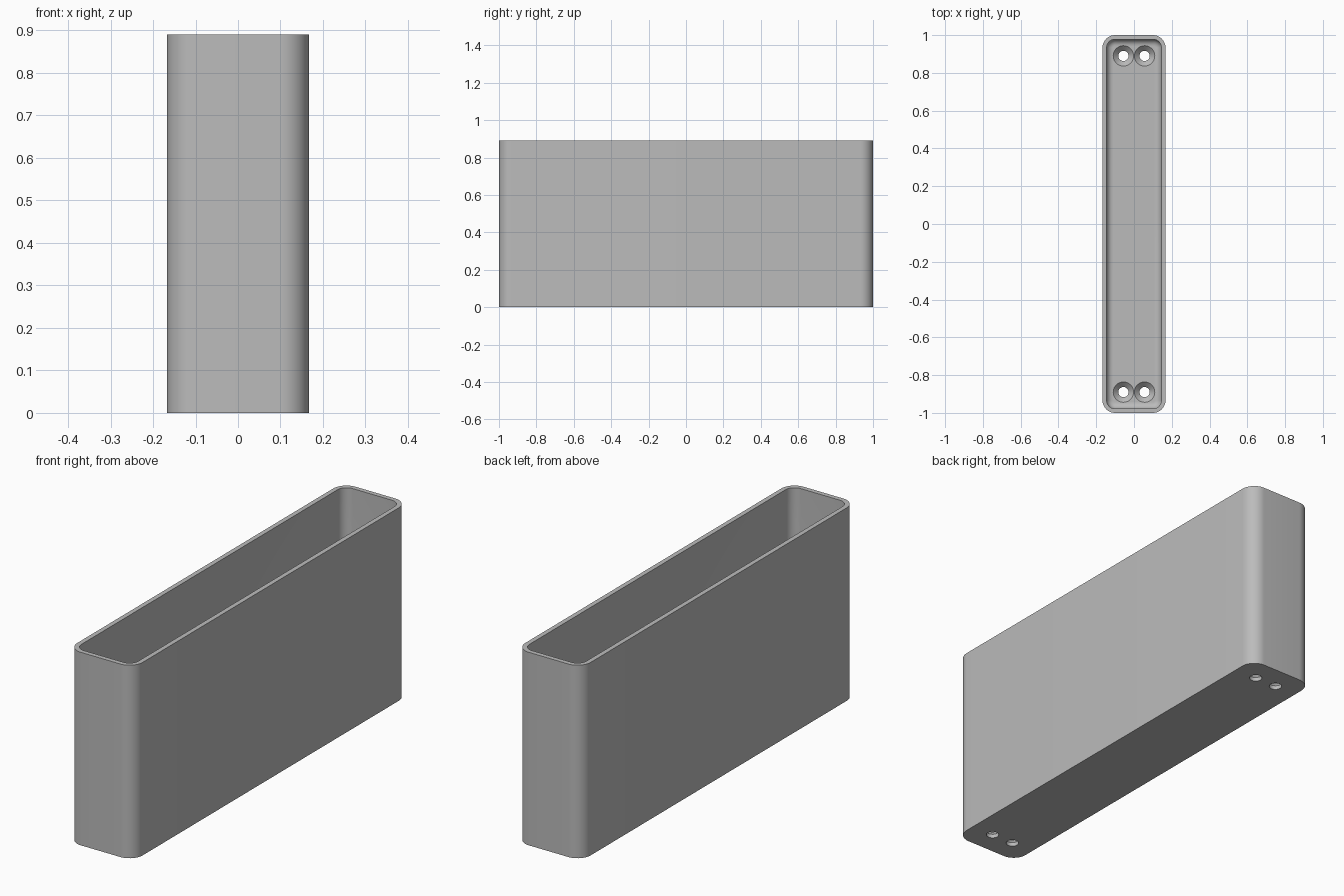
import bpy, bmesh, math

cube = bpy.data.objects.get("Cube")
if cube:
    bpy.data.objects.remove(cube, do_unlink=True)

HALF_X, HALF_Y, HEIGHT = 0.167, 1.0, 0.89
CORNER, WALL, FLOOR, FILLET = 0.067, 0.022, 0.045, 0.035
HOLE_X, HOLE_Y, HOLE_R, SINK_R = 0.056, 0.89, 0.027, 0.054

grey = bpy.data.materials.new("plain grey")
grey.use_nodes = True
colour = (0.5, 0.5, 0.5, 1)
grey.diffuse_color = colour
grey.node_tree.nodes["Principled BSDF"].inputs["Base Color"].default_value = colour


def rounded_ring(bm, inset, z, steps=12):
    """Ring of vertices around a rounded rectangle, shrunk by inset."""
    radius = max(CORNER - inset, 0.004)
    cx, cy = HALF_X - inset - radius, HALF_Y - inset - radius
    ring = []
    for q, (sx, sy) in enumerate([(1, 1), (-1, 1), (-1, -1), (1, -1)]):
        for i in range(steps + 1):
            a = math.pi / 2 * (q + i / steps)
            ring.append(bm.verts.new((sx * cx + radius * math.cos(a),
                                      sy * cy + radius * math.sin(a), z)))
    return ring


def lathe(bm, profile, x, y, sides=40):
    """Closed solid of revolution from (radius, z) pairs, bottom to top."""
    rings = [[bm.verts.new((x + r * math.cos(math.tau * i / sides),
                            y + r * math.sin(math.tau * i / sides), z))
              for i in range(sides)] for r, z in profile]
    loft(bm, rings)


def loft(bm, rings):
    """Skin a stack of rings and cap both ends."""
    for low, high in zip(rings, rings[1:]):
        for i in range(len(low)):
            j = (i + 1) % len(low)
            bm.faces.new((low[i], low[j], high[j], high[i]))
    bm.faces.new(rings[0][::-1])
    bm.faces.new(rings[-1])


def make_object(bm, name):
    bmesh.ops.recalc_face_normals(bm, faces=bm.faces)
    mesh = bpy.data.meshes.new(name)
    bm.to_mesh(mesh)
    bm.free()
    mesh.materials.append(grey)
    obj = bpy.data.objects.new(name, mesh)
    bpy.context.collection.objects.link(obj)
    return obj


# Open box: outer wall, rim, inner wall, rounded inner floor edge
section = [(0, 0), (0, HEIGHT), (WALL, HEIGHT)]
for i in range(9):
    a = math.pi / 2 * i / 8
    section.append((WALL + FILLET * (1 - math.cos(a)),
                    FLOOR + FILLET * (1 - math.sin(a))))
bm = bmesh.new()
loft(bm, [rounded_ring(bm, inset, z) for inset, z in section])
box = make_object(bm, "open_box")

# Countersunk screw holes, two at each end of the floor
sink_z = FLOOR - (SINK_R - HOLE_R)
bm = bmesh.new()
for sx in (-1, 1):
    for sy in (-1, 1):
        lathe(bm, [(HOLE_R, -0.05), (HOLE_R, sink_z), (SINK_R, FLOOR),
                   (SINK_R, FLOOR + 0.1)], sx * HOLE_X, sy * HOLE_Y)
cutter = make_object(bm, "screw_hole_cutter")
cutter.hide_render = True

cut = box.modifiers.new("screw holes", "BOOLEAN")
cut.operation = "DIFFERENCE"
cut.solver = "EXACT"
cut.object = cutter
bpy.context.view_layer.objects.active = box
box.select_set(True)
bpy.ops.object.modifier_apply(modifier=cut.name)
bpy.data.objects.remove(cutter, do_unlink=True)
bpy.ops.object.shade_smooth_by_angle(angle=math.radians(30))
